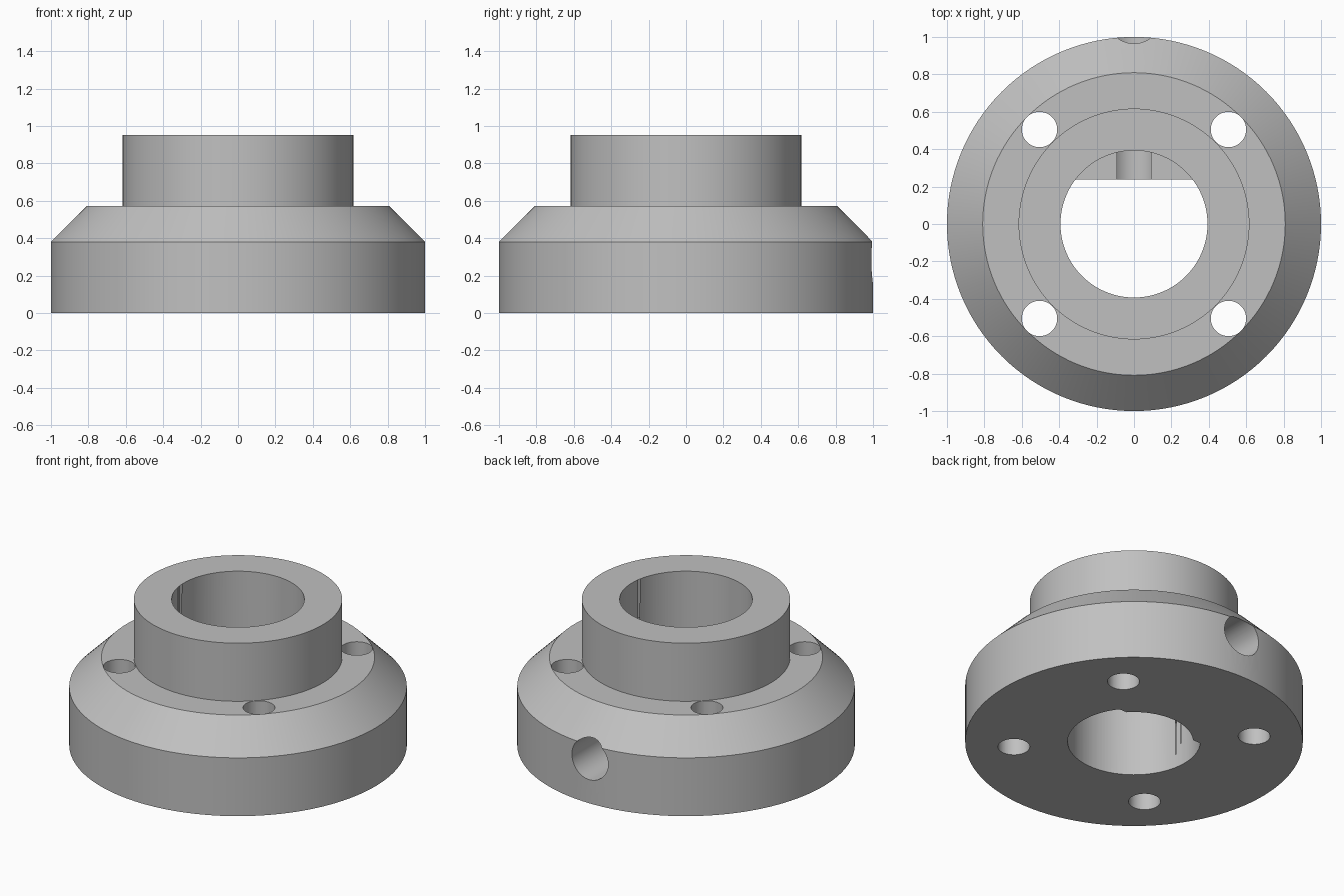
import bpy
import bmesh
import math
from mathutils import Matrix, Vector

if "Cube" in bpy.data.objects:
    bpy.data.objects.remove(bpy.data.objects["Cube"], do_unlink=True)

SEGMENTS = 128
BORE_R, FLAT_Y, SHELF_TOP = 0.393, 0.238, 0.38

steel = bpy.data.materials.new("grey_steel")
steel.use_nodes = True
grey = (0.53, 0.53, 0.53, 1.0)
steel.diffuse_color = grey
steel.node_tree.nodes["Principled BSDF"].inputs["Base Color"].default_value = grey


def add_object(name, bm):
    mesh = bpy.data.meshes.new(name)
    bmesh.ops.recalc_face_normals(bm, faces=bm.faces)
    bm.to_mesh(mesh)
    bm.free()
    mesh.materials.append(steel)
    obj = bpy.data.objects.new(name, mesh)
    bpy.context.collection.objects.link(obj)
    return obj


def cylinder(name, radius, start, end, segments=SEGMENTS):
    """Capped cylinder between two points."""
    start, end = Vector(start), Vector(end)
    axis = end - start
    turn = Vector((0, 0, 1)).rotation_difference(axis).to_matrix().to_4x4()
    bm = bmesh.new()
    bmesh.ops.create_cone(bm, cap_ends=True, segments=segments, radius1=radius,
                          radius2=radius, depth=axis.length,
                          matrix=Matrix.Translation((start + end) / 2) @ turn)
    return add_object(name, bm)


def box(name, low, high):
    low, high = Vector(low), Vector(high)
    bm = bmesh.new()
    bmesh.ops.create_cube(bm, size=1.0, matrix=Matrix.Translation((low + high) / 2)
                          @ Matrix.Diagonal((*(high - low), 1.0)))
    return add_object(name, bm)


def lathe(name, profile):
    """Revolve a profile that starts and ends on the z axis."""
    bm = bmesh.new()
    verts = [bm.verts.new((r, 0, z)) for r, z in profile]
    edges = [bm.edges.new(pair) for pair in zip(verts, verts[1:])]
    bmesh.ops.spin(bm, geom=verts + edges, cent=(0, 0, 0), axis=(0, 0, 1),
                   angle=math.tau, steps=SEGMENTS, use_merge=True)
    bmesh.ops.remove_doubles(bm, verts=bm.verts, dist=0.0001)
    return add_object(name, bm)


def cut(target, cutter):
    """Subtract the cutter, bake the result and drop the cutter."""
    mod = target.modifiers.new("cut", "BOOLEAN")
    mod.operation = "DIFFERENCE"
    mod.solver = "EXACT"
    mod.object = cutter
    graph = bpy.context.evaluated_depsgraph_get()
    baked = bpy.data.meshes.new_from_object(target.evaluated_get(graph))
    target.modifiers.clear()
    target.data = baked
    bpy.data.objects.remove(cutter, do_unlink=True)


# Flange with chamfered shoulder and raised hub
body = lathe("flanged_hub", [(0, 0), (1, 0), (1, 0.381), (0.809, 0.572),
                             (0.617, 0.572), (0.617, 0.952), (0, 0.952)])

# Bore that keeps a flat-edged shelf at the lower back
bore = cylinder("bore_cutter", BORE_R, (0, 0, -0.1), (0, 0, 1.1))
cut(bore, box("shelf_block", (-1, FLAT_Y, -0.5), (1, 1, SHELF_TOP)))
cut(body, bore)

# Shallow round recess under the shelf
cut(body, cylinder("recess_cutter", 0.35, (0, 0, -0.1), (0, 0, 0.1)))

# Four bolt holes on the diagonals
for sx in (-1, 1):
    for sy in (-1, 1):
        x, y = 0.505 * sx, 0.505 * sy
        cut(body, cylinder("bolt_cutter", 0.0945, (x, y, -0.1), (x, y, 0.7), 48))

# Set screw hole from the back rim into the bore
cut(body, cylinder("screw_cutter", 0.131, (0, 0.1, 0.285), (0, 1.2, 0.285), 64))

# Smooth walls with crisp edges
bpy.ops.object.select_all(action="DESELECT")
body.select_set(True)
bpy.context.view_layer.objects.active = body
bpy.ops.object.shade_smooth_by_angle(angle=math.radians(30))
